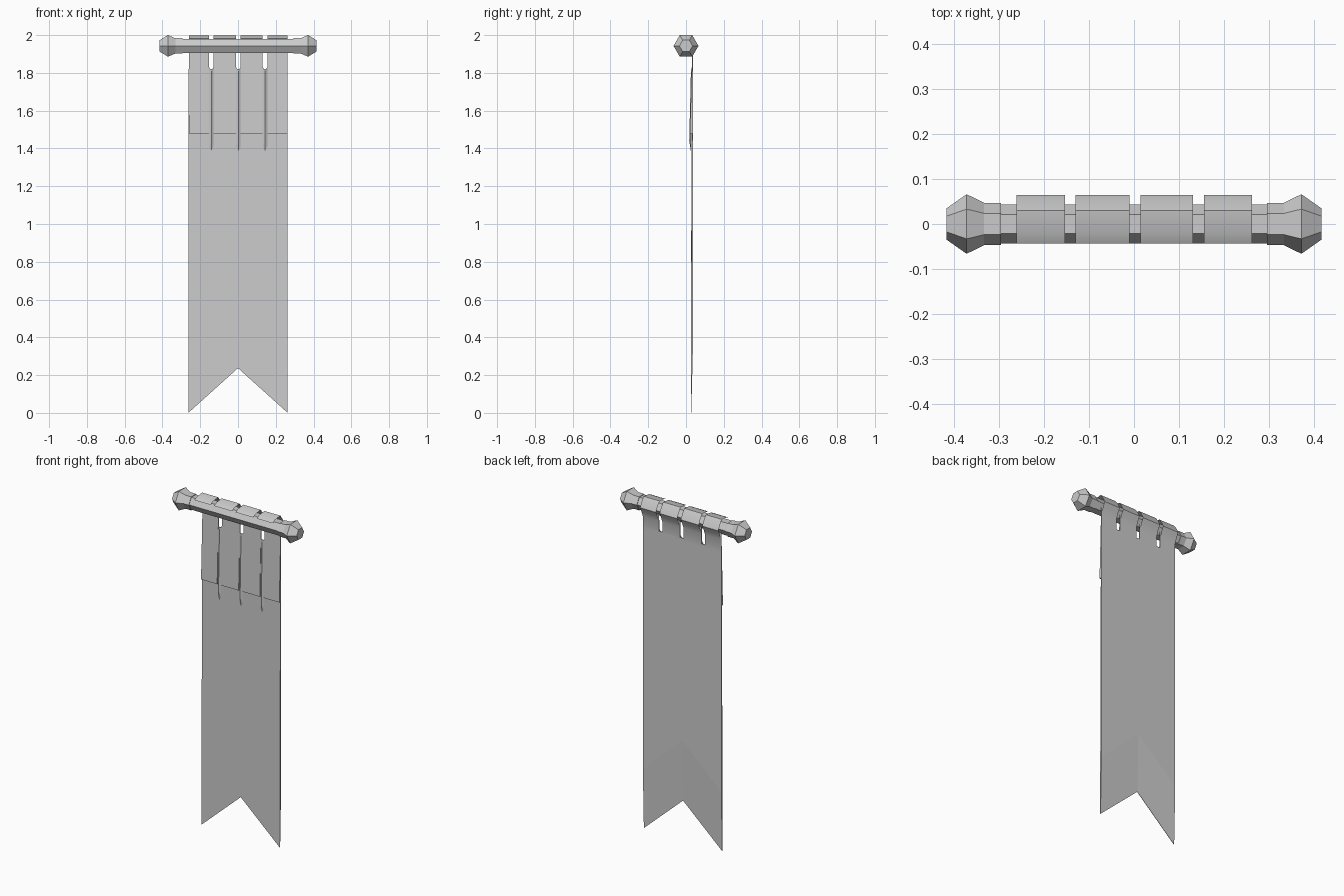
import bpy
import bmesh
from math import cos, sin, pi

cube = bpy.data.objects.get("Cube")
if cube:
    bpy.data.objects.remove(cube)

ROD_Z = 1.943

grey = bpy.data.materials.new("plain grey")
grey.use_nodes = True
grey.diffuse_color = (0.6, 0.6, 0.6, 1)
grey.node_tree.nodes["Principled BSDF"].inputs["Base Color"].default_value = (0.6, 0.6, 0.6, 1)


def finish(name, bm):
    bmesh.ops.recalc_face_normals(bm, faces=bm.faces)
    mesh = bpy.data.meshes.new(name)
    bm.to_mesh(mesh)
    bm.free()
    mesh.materials.append(grey)
    obj = bpy.data.objects.new(name, mesh)
    bpy.context.collection.objects.link(obj)
    return obj


def hex_lathe(name, stations):
    """Six-sided bar along x from (x, radius) stations, corners at front and back."""
    bm = bmesh.new()
    rings = [[bm.verts.new((x, r * cos(i * pi / 3), ROD_Z + r * sin(i * pi / 3)))
              for i in range(6)] for x, r in stations]
    for a, b in zip(rings, rings[1:]):
        for i in range(6):
            j = (i + 1) % 6
            bm.faces.new((a[i], a[j], b[j], b[i]))
    bm.faces.new(rings[0])
    bm.faces.new(rings[-1])
    return finish(name, bm)


def prism(name, rows):
    """Closed solid from matching front and back outlines, given as point pairs."""
    bm = bmesh.new()
    front = [bm.verts.new(f) for f, b in rows]
    back = [bm.verts.new(b) for f, b in rows]
    bm.faces.new(front)
    bm.faces.new(back)
    for i in range(len(rows)):
        j = (i + 1) % len(rows)
        bm.faces.new((front[i], front[j], back[j], back[i]))
    return finish(name, bm)


# Rod and its two pointed end knobs
hex_lathe("rod", [(-0.3, 0.043), (0.3, 0.043)])
for side, label in ((1, "left"), (-1, "right")):
    hex_lathe(label + "_finial", [(side * x, r) for x, r in
              ((0.295, 0.047), (0.332, 0.047), (0.371, 0.066), (0.415, 0.035))])

# Cloth tabs: over the rod, down behind it, joining the banner
over_rod = [(-0.043, 1.981), (-0.02, 1.993), (0.03, 1.999), (0.05, 1.972),
            (0.064, 1.943), (0.05, 1.915), (0.037, 1.88), (0.037, 1.8)]
strips = [(-0.26, -0.153), (-0.13, -0.01), (0.014, 0.131), (0.155, 0.261)]
for n, (x0, x1) in enumerate(strips):
    bm = bmesh.new()
    rows = [[bm.verts.new((x, y, z)) for x in (x0, x1)] for y, z in over_rod]
    for a, b in zip(rows, rows[1:]):
        bm.faces.new((a[0], a[1], b[1], b[0]))
    loop = finish(f"loop_{n + 1}", bm)
    bpy.context.view_layer.objects.active = loop
    loop.select_set(True)
    bpy.ops.object.shade_smooth_by_angle(angle=pi / 4)
    loop.select_set(False)

    # Front flap, leaning forward toward its hem
    prism(f"flap_{n + 1}", [((x, f, z), (x, 0.036, z)) for x, f, z in
          ((x0, 0.020, 1.48), (x1, 0.020, 1.48), (x1, 0.034, 1.92), (x0, 0.034, 1.92))])

# Banner body, with the swallow-tail thinning from behind
for side, label in ((1, "left"), (-1, "right")):
    e = side * 0.261
    bm = bmesh.new()
    outline = [(0, 1.82), (e, 1.82), (e, 0.36), (e, 0.002), (0, 0.237), (0, 0.6)]
    front = [bm.verts.new((x, 0.026, z)) for x, z in outline]
    back = [bm.verts.new((x, 0.028 if i in (3, 4) else 0.037, z))
            for i, (x, z) in enumerate(outline)]
    # keep the front below the flaps and the top edge thin
    for v in front[:2]:
        v.co.y = 0.032
    bm.faces.new(front)
    bm.faces.new([back[i] for i in (0, 1, 2, 5)])
    bm.faces.new([back[i] for i in (5, 2, 3, 4)])
    for i in range(4):
        bm.faces.new((front[i], front[i + 1], back[i + 1], back[i]))
    finish(label + "_banner", bm)

# Gathered folds below each slit
for n, (a, b) in enumerate(zip(strips, strips[1:])):
    x0, x1 = a[1], b[0]
    xm = (x0 + x1) / 2
    bm = bmesh.new()
    rim = [bm.verts.new(p) for p in ((x0, 0.031, 1.83), (x0, 0.026, 1.41), (xm, 0.026, 1.385),
                                     (x1, 0.026, 1.41), (x1, 0.031, 1.83))]
    top = bm.verts.new((xm, 0.026, 1.81))
    low = bm.verts.new((xm, 0.017, 1.44))
    for f in ((rim[0], rim[1], low, top), (rim[1], rim[2], low),
              (rim[2], rim[3], low), (rim[3], rim[4], top, low)):
        bm.faces.new(f)
    finish(f"fold_{n + 1}", bm)
